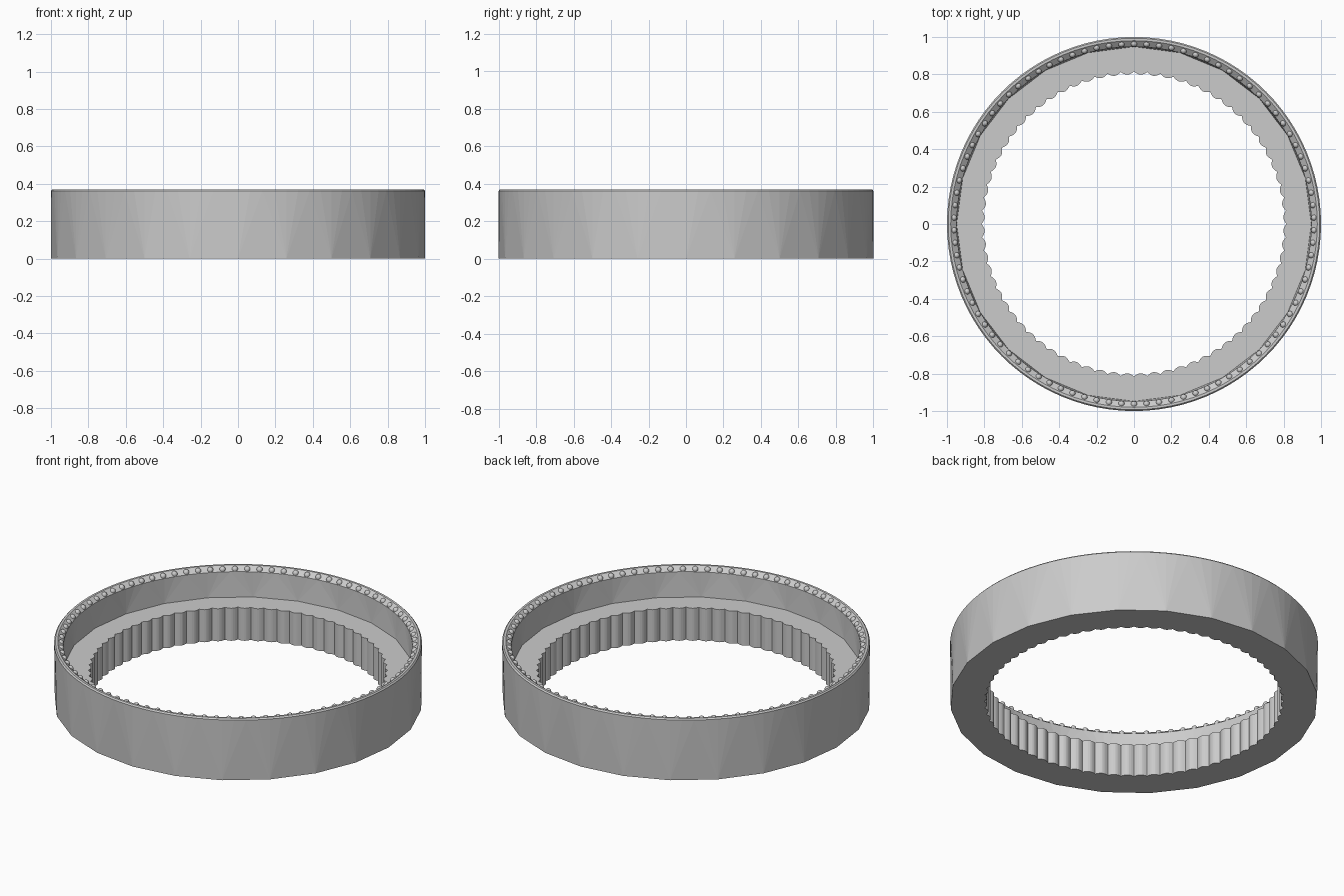
import bpy
import bmesh
from math import sin, cos, pi, tau

default = bpy.data.objects.get("Cube")
if default:
    bpy.data.objects.remove(default)

# One plain grey metal
metal = bpy.data.materials.new("grey metal")
metal.use_nodes = True
grey = (0.6, 0.6, 0.6, 1)
metal.diffuse_color = grey
metal.node_tree.nodes["Principled BSDF"].inputs["Base Color"].default_value = grey

FLUTES, COLUMNS = 72, 576
COARSE, FINE = 24, 96
BEADS = 90


def add_object(name, bm):
    mesh = bpy.data.meshes.new(name)
    bmesh.ops.recalc_face_normals(bm, faces=bm.faces)
    bm.to_mesh(mesh)
    bm.free()
    mesh.materials.append(metal)
    obj = bpy.data.objects.new(name, mesh)
    bpy.context.collection.objects.link(obj)
    return obj


def ring(bm, radius, z, sides, flute_depth=0):
    """Return one vertex per column, sharing vertices where sides are coarser."""
    step = COLUMNS // sides
    verts = []
    for k in range(sides):
        a = tau * k / sides
        r = radius - flute_depth * abs(sin(a * FLUTES / 2))
        verts.append(bm.verts.new((r * cos(a), r * sin(a), z)))
    return [verts[(i + step // 2) // step % sides] for i in range(COLUMNS)]


# Ring body: coarse base, fine rim, sloped bead seat, shelf and fluted bore
bm = bmesh.new()
profile = [
    ring(bm, 1.0, 0, COARSE),
    ring(bm, 1.0, 0.362, FINE),
    ring(bm, 0.993, 0.37, FINE),
    ring(bm, 0.98, 0.37, FINE),
    ring(bm, 0.948, 0.345, FINE),
    ring(bm, 0.948, 0.195, COARSE),
    ring(bm, 0.815, 0.195, COLUMNS, 0.016),
    ring(bm, 0.815, 0, COLUMNS, 0.016),
]
for lower, upper in zip(profile, profile[1:] + profile[:1]):
    for i in range(COLUMNS):
        j = (i + 1) % COLUMNS
        corners = list(dict.fromkeys((lower[i], lower[j], upper[j], upper[i])))
        if len(corners) > 2:
            bm.faces.new(corners)
add_object("ring_body", bm)

# Row of small beads set in the sloped seat
bm = bmesh.new()
for k in range(BEADS):
    a = tau * (k + 0.5) / BEADS
    made = bmesh.ops.create_uvsphere(bm, u_segments=12, v_segments=8, radius=0.017)
    bmesh.ops.translate(bm, verts=made["verts"],
                        vec=(0.964 * cos(a), 0.964 * sin(a), 0.353))
for face in bm.faces:
    face.smooth = True
add_object("rim_beads", bm)
